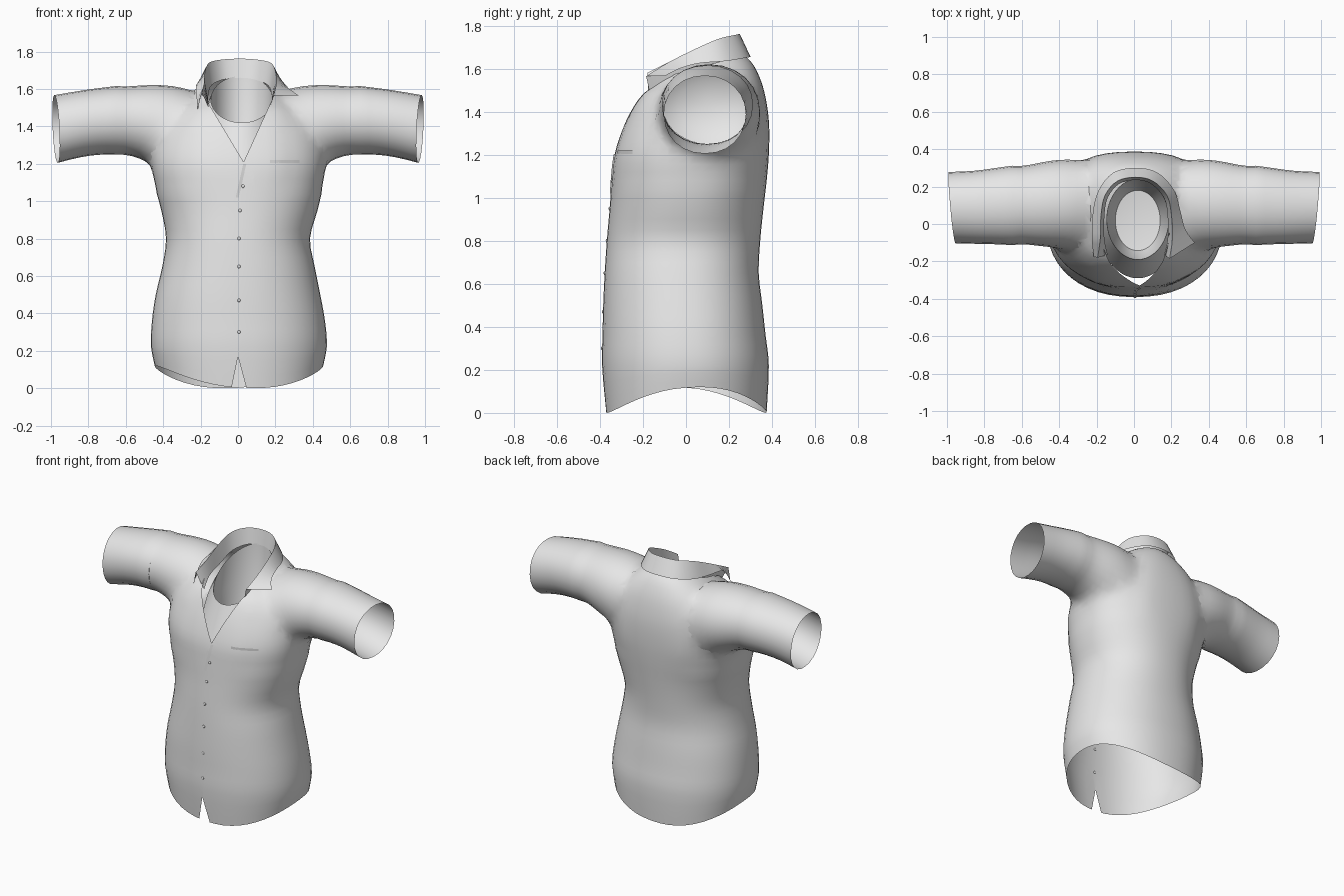
import bpy, bmesh, math
from mathutils import Vector
from mathutils.bvhtree import BVHTree

if "Cube" in bpy.data.objects:
    bpy.data.objects.remove(bpy.data.objects["Cube"])

cloth = bpy.data.materials.new("grey cloth")
cloth.diffuse_color = (0.8, 0.8, 0.8, 1)
cloth.use_nodes = True
cloth.node_tree.nodes["Principled BSDF"].inputs["Base Color"].default_value = cloth.diffuse_color
N = 48


def refine(stations, n=3):
    """Smoothly interpolate between rows of numbers."""
    out = []
    for i in range(len(stations) - 1):
        a, b = stations[max(i - 1, 0)], stations[i]
        c, d = stations[i + 1], stations[min(i + 2, len(stations) - 1)]
        for k in range(n):
            t = k / n
            out.append([0.5 * (2 * q + (r - p) * t + (2 * p - 5 * q + 4 * r - s) * t * t
                               + (3 * q - p - 3 * r + s) * t ** 3)
                        for p, q, r, s in zip(a, b, c, d)])
    return out + [list(stations[-1])]


def finish(name, bm, angle=50):
    me = bpy.data.meshes.new(name)
    bm.to_mesh(me)
    bm.free()
    me.materials.clear()
    me.materials.append(cloth)
    ob = bpy.data.objects.new(name, me)
    bpy.context.collection.objects.link(ob)
    bpy.ops.object.select_all(action='DESELECT')
    ob.select_set(True)
    bpy.context.view_layer.objects.active = ob
    bpy.ops.object.shade_smooth_by_angle(angle=math.radians(angle))
    return ob


def loft(rings, closed=True, start=None, end=None):
    """Skin rows of points; optional centre points close the ends with fans."""
    bm = bmesh.new()
    rows = [[bm.verts.new(p) for p in r] for r in rings]
    n = len(rows[0])
    m = n if closed else n - 1
    for a, b in zip(rows, rows[1:]):
        for i in range(m):
            j = (i + 1) % n
            bm.faces.new((a[i], a[j], b[j], b[i]))
    for c, row in ((start, rows[0]), (end, rows[-1])):
        if c:
            v = bm.verts.new(c)
            for i in range(n):
                bm.faces.new((row[i], row[(i + 1) % n], v))
    bmesh.ops.recalc_face_normals(bm, faces=bm.faces[:])
    return bm


def spow(v, e):
    return math.copysign(abs(v) ** e, v)


def oval(t, a0, a1, b0, b1, e=2.0):
    ca, cb = (a0 + a1) / 2, (b0 + b1) / 2
    return (ca + (a1 - a0) / 2 * spow(math.cos(t), 2 / e),
            cb + (b1 - b0) / 2 * spow(math.sin(t), 2 / e))


angles = [2 * math.pi * i / N for i in range(N)]

# Torso: z, left, right, front, back, tilt, roundness
torso_rows = refine([
    (0.00, -.445, .455, -.372, .375, 0, 2.2), (0.22, -.465, .475, -.39, .385, 0, 2.2),
    (0.36, -.46, .465, -.388, .37, 0, 2.2), (0.50, -.44, .44, -.385, .355, 0, 2.2),
    (0.65, -.405, .41, -.378, .338, 0, 2.2), (0.80, -.385, .385, -.368, .345, 0, 2.2),
    (0.95, -.41, .425, -.355, .36, 0, 2.2), (1.08, -.445, .455, -.345, .375, 0, 2.3),
    (1.20, -.47, .475, -.332, .385, 0, 2.4), (1.32, -.45, .455, -.295, .387, 0, 2.4),
    (1.42, -.41, .415, -.25, .378, 0, 2.4), (1.50, -.35, .36, -.215, .355, .08, 2.3),
    (1.56, -.26, .27, -.185, .315, .2, 2.2), (1.60, -.20, .21, -.165, .27, .28, 2.1)])
rings = []
for k, (z, x0, x1, y0, y1, tilt, e) in enumerate(torso_rows):
    ring = []
    for t in angles:
        x, y = oval(t, x0, x1, y0, y1, e)
        hem = 0.12 * math.cos(t - 0.15) ** 2 * max(0, 1 - z / 0.22)   # hem rises at the sides
        ring.append((x, y, z + tilt * (y - 0.04) + hem))
    rings.append(ring)
hem_c, neck_c = (0, 0, .07), (0, .04, 1.605)
torso = finish("torso", loft(rings, True, hem_c, neck_c))

# Sleeves: x, bottom, top, front, back
sleeve_rows = refine([
    (.15, 1.27, 1.54, -.06, .26), (.30, 1.17, 1.622, -.13, .355), (.45, 1.185, 1.632, -.135, .35),
    (.56, 1.235, 1.625, -.12, .325), (.70, 1.25, 1.61, -.11, .305),
    (.85, 1.235, 1.59, -.106, .285), (1.0, 1.205, 1.567, -.103, .278)])
caps = [hem_c, neck_c]
helpers = []
for s in (-1, 1):
    rings = []
    for x, z0, z1, y0, y1 in sleeve_rows:
        ring = []
        for t in angles[::2]:
            y, z = oval(t, y0, y1, z0, z1, 2.1)
            skew = max(0, (x - .8) / .2) * (.02 * (1 - math.cos(t)) * .9 + .015 * (1 - math.sin(t)) * .6)
            ring.append((s * (x - skew), y, z))
        rings.append(ring)
    c = (s * .98, .09, 1.39)
    caps.append(c)
    helper = finish("sleeve_solid", loft(rings, True, (s * .15, .1, 1.4), c))
    helper.hide_render = True
    helpers.append(helper)
    mod = torso.modifiers.new("join", 'BOOLEAN')
    mod.operation, mod.solver, mod.object = 'UNION', 'EXACT', helper

bpy.context.view_layer.update()
joined = bpy.data.meshes.new_from_object(torso.evaluated_get(bpy.context.evaluated_depsgraph_get()))
bm = bmesh.new()
bm.from_mesh(joined)
for ob in helpers + [torso]:
    bpy.data.objects.remove(ob)

# Open the hem, neck and cuffs
bmesh.ops.delete(bm, geom=[v for v in bm.verts
                           if any((v.co - Vector(c)).length < 1e-3 for c in caps)], context='VERTS')
# Soften the armhole seams
bmesh.ops.remove_doubles(bm, verts=bm.verts[:], dist=0.006)
for _ in range(6):
    zone = [v for v in bm.verts if .24 < abs(v.co.x) < .62 and v.co.z > 1.05 and not v.is_boundary]
    bmesh.ops.smooth_vert(bm, verts=zone, factor=0.5, use_axis_x=True, use_axis_y=True, use_axis_z=True)


def cut_wedge(apex, left, right, z0, z1):
    """Cut a V-shaped notch through the front, given in x and z."""
    a = Vector((apex[0], 0, apex[1]))
    planes = []
    for p, other in ((left, right), (right, left)):
        d = Vector((p[0], 0, p[1])) - a
        n = Vector((d.z, 0, -d.x)).normalized()
        if n.dot(Vector((other[0], 0, other[1])) - a) < 0:
            n = -n
        planes.append(n)
        faces = [f for f in bm.faces if f.calc_center_median().y < -.05
                 and z0 < f.calc_center_median().z < z1 and abs(f.calc_center_median().x) < .3]
        geom = set(faces) | {e for f in faces for e in f.edges} | {v for f in faces for v in f.verts}
        bmesh.ops.bisect_plane(bm, geom=list(geom), dist=1e-5, plane_co=a, plane_no=n)
    doomed = []
    for f in bm.faces:
        c = f.calc_center_median()
        if c.y < -.05 and z0 < c.z < z1 and all(n.dot(c - a) > 0 for n in planes):
            doomed.append(f)
    bmesh.ops.delete(bm, geom=doomed, context='FACES')


tree = BVHTree.FromBMesh(bm)
cut_wedge((.03, 1.21), (-.18, 1.56), (.19, 1.56), 1.1, 1.7)    # open neck
cut_wedge((0, .17), (-.035, 0), (.045, 0), -.1, .3)            # hem slit
finish("shirt_body", bm, 60)


def front_y(x, z):
    return tree.ray_cast(Vector((x, -2, z)), Vector((0, 1, 0)))[0].y


# Inner neck: flange inside the open front, rim, then a bowl
rings = [[], [], [], []]
for t in angles:
    c, s = math.cos(t), math.sin(t)
    rings[0].append((.02 + .22 * c, .03 + (.32 if s < 0 else .25) * s, 1.45 + min(s, 0) * .27))
    y = .025 + .215 * s
    rings[1].append((.02 + .165 * c, y, 1.42 + (y + .19) * .58))
    rings[2].append((.02 + .16 * c, y * .97, 1.32 + (y + .19) * .3))
    rings[3].append((.02 + .12 * c, y * .75, 1.22))
finish("inner_neck", loft(rings, True, None, (.02, .02, 1.2)))

# Sleeve linings: recessed discs deep inside each sleeve
for s in (-1, 1):
    ring = [(s * .6, *oval(t, -.11, .31, 1.25, 1.61)) for t in angles]
    inner = [(s * .55, *oval(t, -.04, .24, 1.32, 1.54)) for t in angles]
    finish("sleeve_lining", loft([ring, inner], True, None, (s * .54, .1, 1.43)))

# Collar: each station holds stand bottom, fold and outer edge
half = [(.16, -.165, 1.47, .19, -.185, 1.565, .325, -.10, 1.565),
        (.18, -.08, 1.53, .205, -.08, 1.63, .275, -.03, 1.60),
        (.18, .04, 1.57, .20, .05, 1.695, .25, .06, 1.625),
        (.16, .14, 1.62, .175, .155, 1.74, .215, .18, 1.635),
        (.09, .215, 1.65, .10, .23, 1.757, .125, .275, 1.65),
        (.01, .235, 1.66, .01, .25, 1.762, .01, .30, 1.655)]
other = [[v * (-.88 if i % 3 == 0 else 1) for i, v in enumerate(r)] for r in half[:-1]]
other[0][3:] = [-.195, -.18, 1.58, -.215, -.175, 1.49]
other[1][6:] = [-.225, -.08, 1.60]
rows = refine(half + other[::-1], 4)
finish("collar", loft([[r[i:i + 3] for i in (0, 3, 6)] for r in rows], closed=False), 40)

# Buttons down the front
for z in (1.08, .95, .8, .65, .47, .3):
    bm = bmesh.new()
    bmesh.ops.create_uvsphere(bm, u_segments=10, v_segments=6, radius=.009)
    bmesh.ops.scale(bm, verts=bm.verts[:], vec=(1, .6, 1))
    x = .005 + .12 * max(0, z - .9)
    bmesh.ops.translate(bm, verts=bm.verts[:], vec=(x, front_y(x, z), z))
    finish("button", bm)


# Thin raised edges: placket overlap and pocket top
def strip(name, pts, wx, wz):
    edge = [Vector((x, front_y(x, z) - .005, z)) for x, z in pts]
    back = [Vector((x + wx, front_y(x + wx, z + wz) + .001, z + wz)) for x, z in pts]
    finish(name, loft([edge, back], closed=False))


strip("placket_edge", [(.028 - .04 * i / 8, 1.2 - .18 * i / 8) for i in range(9)], .02, 0)
strip("pocket_edge", [(.17 + .02 * i, 1.22) for i in range(9)], 0, -.02)
